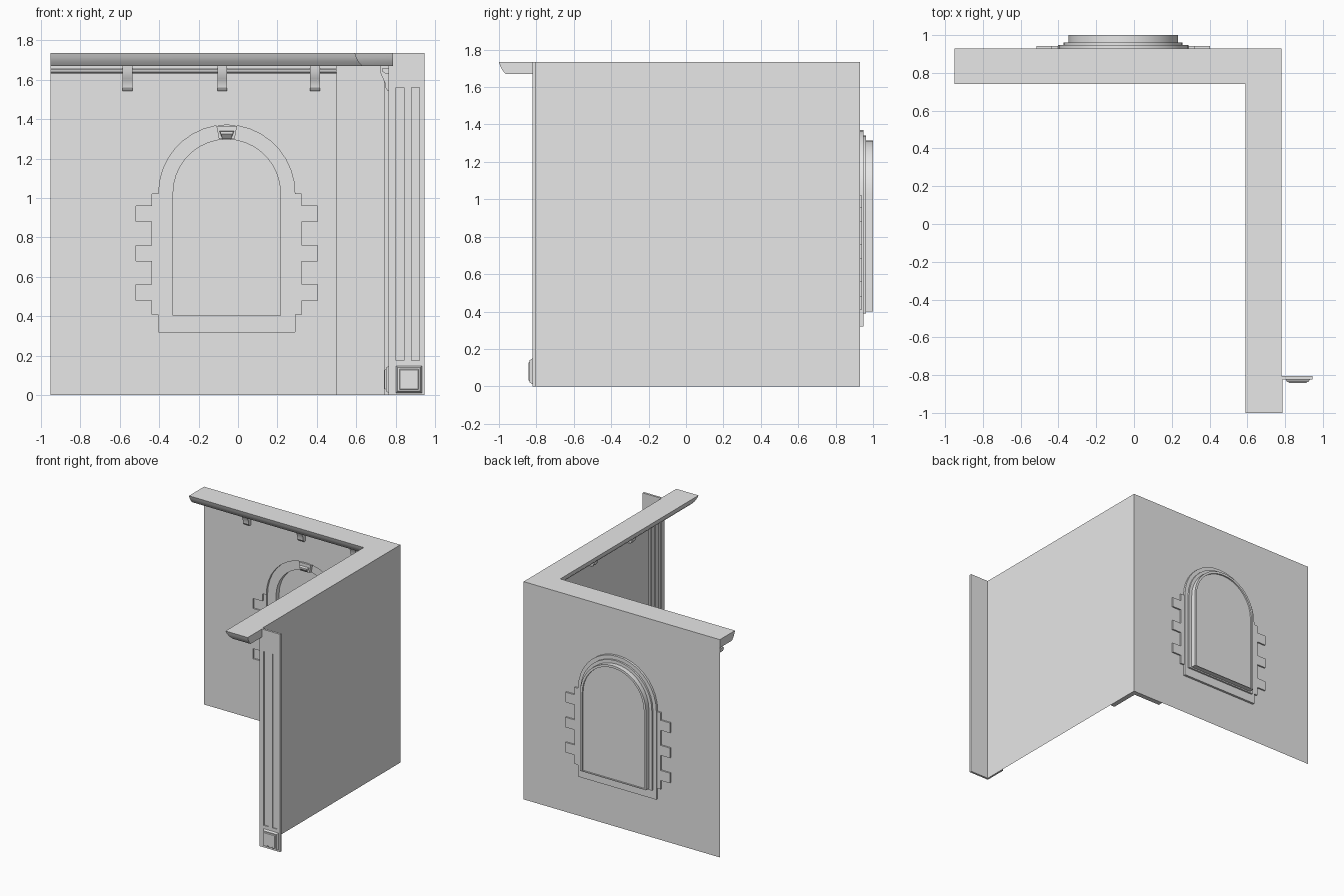
import bpy
import bmesh
from math import sin, cos, pi

cube = bpy.data.objects.get("Cube")
if cube:
    bpy.data.objects.remove(cube, do_unlink=True)

plaster = bpy.data.materials.new("grey plaster")
plaster.use_nodes = True
GREY = (0.8, 0.8, 0.8, 1)
plaster.diffuse_color = GREY
plaster.node_tree.nodes["Principled BSDF"].inputs["Base Color"].default_value = GREY

BACK, SIDE, FRONT, TOP = 0.93, 0.78, -0.82, 1.735
UNDER = 1.67
parts = []


# Wall frames: a runs along the wall, d is the distance into the room
def on_back(a, d, z):
    return (a, BACK - d, z)


def on_side(a, d, z):
    return (SIDE - d, a, z)


def on_end(a, d, z):
    return (a, FRONT + 0.015 - d, z)


def finish(name, bm):
    bmesh.ops.recalc_face_normals(bm, faces=bm.faces)
    mesh = bpy.data.meshes.new(name)
    bm.to_mesh(mesh)
    bm.free()
    mesh.materials.append(plaster)
    obj = bpy.data.objects.new(name, mesh)
    bpy.context.collection.objects.link(obj)
    parts.append(obj)
    return obj


def loft(name, rings):
    """Bridge closed rings of points and cap both ends."""
    bm = bmesh.new()
    rows = [[bm.verts.new(p) for p in ring] for ring in rings]
    for r, s in zip(rows, rows[1:]):
        for i in range(len(r)):
            j = (i + 1) % len(r)
            bm.faces.new((r[i], r[j], s[j], s[i]))
    bm.faces.new(rows[0])
    bm.faces.new(rows[-1])
    return finish(name, bm)


def box(name, frame, a0, a1, d0, d1, z0, z1, inset=0):
    """Box on a wall frame; inset chamfers its outer face."""
    def ring(d, i):
        return [frame(a0 + i, d, z0 + i), frame(a1 - i, d, z0 + i),
                frame(a1 - i, d, z1 - i), frame(a0 + i, d, z1 - i)]
    return loft(name, [ring(d0, 0), ring(d1, inset)])


def run(name, frame, profile, a0, a1):
    return loft(name, [[frame(a, d, z) for d, z in profile] for a in (a0, a1)])


def panel(name, loops, d0, d1, near=True, far=True, sided=2):
    """Flat panel on the back wall, loops after the first are holes."""
    bm = bmesh.new()
    rows = {}
    for d, cap in ((d0, near), (d1, far)):
        edges = []
        rows[d] = []
        for loop in loops:
            vs = [bm.verts.new(on_back(a, d, z)) for a, z in loop]
            rows[d].append(vs)
            if cap:
                edges += [bm.edges.new((vs[i - 1], vs[i])) for i in range(len(vs))]
        if cap:
            bmesh.ops.triangle_fill(bm, use_beauty=True, edges=edges)
    if d0 != d1:
        for r, s in list(zip(rows[d0], rows[d1]))[:sided]:
            for i in range(len(r)):
                bm.faces.new((r[i - 1], r[i], s[i], s[i - 1]))
    loose = [v for v in bm.verts if not v.link_faces]
    bmesh.ops.delete(bm, geom=loose, context='VERTS')
    return finish(name, bm)


# Window outlines
CX, SPRING = -0.057, 1.025


def arch(half, bottom, steps=18):
    pts = [(CX - half, bottom), (CX + half, bottom)]
    return pts + [(CX + half * cos(pi * i / steps), SPRING + half * sin(pi * i / steps))
                  for i in range(steps + 1)]


HALF = 0.345
outer, inner = arch(HALF, 0.32), arch(0.272, 0.405)
teeth = [(HALF, 0.41), (0.38, 0.41)]
for z in (0.48, 0.68, 0.88):
    teeth += [(0.38, z), (0.46, z), (0.46, z + 0.08), (0.38, z + 0.08)]
teeth += [(0.38, 1.02), (HALF, 1.02)]
right_teeth = [(CX + a, z) for a, z in teeth]
left_teeth = [(CX - a, z) for a, z in teeth]
opening = outer[:2] + right_teeth + outer[2:] + left_teeth[::-1]

# Walls
wall = [(-0.95, 0), (SIDE, 0), (SIDE, TOP), (-0.95, TOP)]
panel("back_wall", [wall, opening], 0, 0, far=False)
bm = bmesh.new()
bm.faces.new([bm.verts.new((SIDE, y, z)) for y, z in
              ((FRONT, 0), (BACK, 0), (BACK, TOP), (FRONT, TOP))])
finish("side_wall", bm)

# Window recess, surround, frame and pane
panel("left_quoins", [left_teeth], 0, -0.012, near=False)
panel("right_quoins", [right_teeth], 0, -0.012, near=False)
panel("arch_surround", [outer, inner], 0, -0.018, near=False, sided=1)
panel("window_collar", [arch(0.315, 0.39), inner], -0.018, -0.032)
panel("window_frame", [arch(0.29, 0.4), inner], -0.032, -0.07)
panel("window_pane", [inner], -0.018, -0.058, near=False)


# Keystone with a raised centre
def wedge(top, bottom, d, z0, z1):
    return [on_back(CX - bottom, d, z0), on_back(CX + bottom, d, z0),
            on_back(CX + top, d, z1), on_back(CX - top, d, z1)]


loft("keystone", [wedge(0.052, 0.04, -0.018, 1.3, 1.365),
                  wedge(0.052, 0.04, 0.008, 1.3, 1.365)])
loft("keystone_centre", [wedge(0.038, 0.022, 0.008, 1.3, 1.34),
                         wedge(0.034, 0.03, 0.03, 1.325, 1.337)])

# Cornice swept along both walls and returned around the free end
crown = [(0, TOP), (0.19, TOP), (0.182, 1.712), (0.17, 1.69), (0.152, UNDER), (0, UNDER)]
loft("cornice", [
    [(-0.95, BACK - d, z) for d, z in crown],
    [(SIDE - d, BACK - d, z) for d, z in crown],
    [(SIDE - d, FRONT - d * 0.95, z) for d, z in crown],
    [(SIDE + 0.006, FRONT - d * 0.95, z) for d, z in crown]])

# Corner pilaster
box("corner_pilaster_back", on_back, 0.5, SIDE, 0, 0.04, 0, UNDER)
box("corner_pilaster_side", on_side, 0.65, BACK, 0, 0.04, 0, UNDER)

# Rails and corbels under the cornice
rail = [(0, 1.66), (0.045, 1.66), (0.05, 1.652), (0.047, 1.64), (0.035, 1.632), (0, 1.632)]
corbel = [(0, UNDER), (0.06, UNDER), (0.058, 1.635), (0.045, 1.605),
          (0.035, 1.585), (0.033, 1.56), (0.02, 1.542), (0, 1.542)]
run("back_rail", on_back, rail, -0.95, 0.5)
run("side_rail", on_side, rail, -0.64, 0.65)
for i, reach in enumerate((0.39, 0.86, 1.34)):
    x, y = SIDE - reach, BACK - reach
    run(f"back_corbel_{i}", on_back, corbel, x - 0.025, x + 0.025)
    run(f"side_corbel_{i}", on_side, corbel, y - 0.025, y + 0.025)


# Fluted pilasters at the free end of the side wall
def pilaster(name, frame, start, depth, top):
    lo, hi = 0.175, 1.56
    box(name + "_core", frame, start, start + 0.18, 0, depth - 0.008, 0, top)
    for k, (u0, u1) in enumerate(((0, 0.037), (0.078, 0.115), (0.155, 0.18))):
        box(f"{name}_stile_{k}", frame, start + u0, start + u1,
            depth - 0.008, depth, lo, hi)
    for k, (z0, z1) in enumerate(((0, lo), (hi, top))):
        box(f"{name}_rail_{k}", frame, start, start + 0.18, depth - 0.008, depth, z0, z1)
    # Base block with a framed, raised centre
    u0, u1 = start + 0.037, start + 0.167
    box(name + "_block", frame, u0, u1, depth, depth + 0.014, 0.012, 0.148, 0.008)
    box(name + "_block_centre", frame, u0 + 0.016, u1 - 0.016,
        depth + 0.014, depth + 0.02, 0.028, 0.132, 0.004)


pilaster("end_pilaster", on_end, 0.765, 0.017, TOP)
pilaster("inner_pilaster", on_side, FRONT, 0.016, UNDER)

# Smooth only the gentle curves
bpy.ops.object.select_all(action='DESELECT')
for obj in parts:
    obj.select_set(True)
bpy.context.view_layer.objects.active = parts[0]
bpy.ops.object.shade_smooth_by_angle(angle=0.52)
